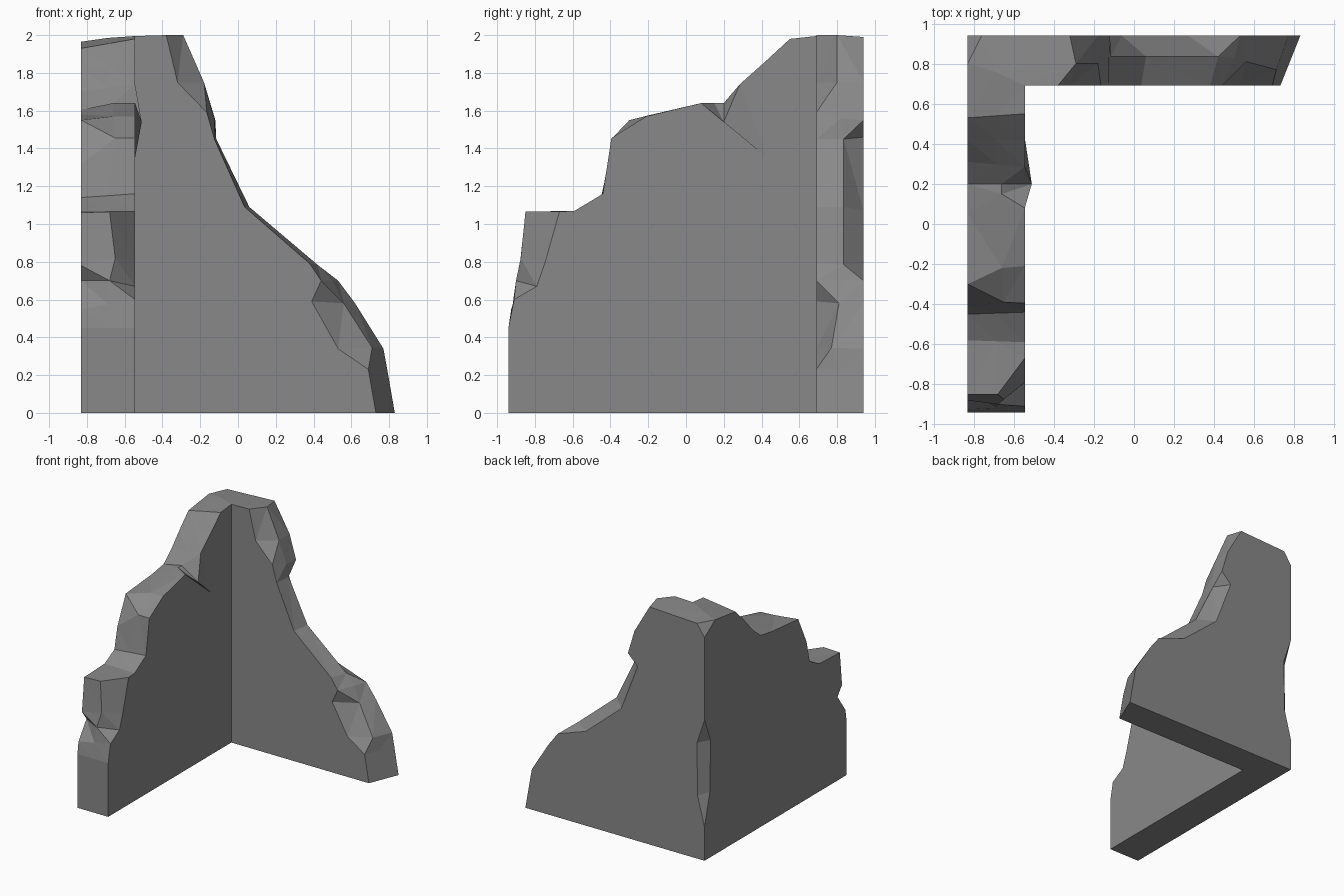
import bpy, bmesh

if "Cube" in bpy.data.objects:
    bpy.data.objects.remove(bpy.data.objects["Cube"])

XI, XO = -0.545, -0.83      # inner / outer plane of the side wall
YI, YO = 0.69, 0.94         # inner / outer plane of the back wall

# Side wall broken edge: inner (y, z), optional chipped middle (x, y, z), outer (y, z)
side = [
    ((-.94, 0), None, (-.94, 0)),
    ((-.94, .45), None, (-.94, .45)),
    ((-.91, .60), None, (-.925, .55)),
    ((-.79, .67), (-.68, -.90, .70), (-.82, .70)),
    ((-.745, .80), (-.65, -.875, .82), (-.88, .78)),
    ((-.67, 1.065), (-.68, -.85, 1.065), (-.85, 1.06)),
    ((-.59, 1.07), None, (-.58, 1.07)),
    ((-.44, 1.16), None, (-.45, 1.14)),
    ((-.395, 1.455), (-.65, -.39, 1.455), (-.41, 1.32)),
    ((-.21, 1.57), (-.66, -.22, 1.57), (-.30, 1.55)),
    ((.08, 1.64), (-.66, .15, 1.64), (.05, 1.58)),
    ((.20, 1.54), (-.66, .20, 1.64), (.20, 1.605)),
    ((.285, 1.74), None, (.31, 1.70)),
    ((.42, 1.86), None, (.42, 1.82)),
    ((.55, 1.98), None, (.53, 1.93)),
]
BUMP = 11                   # station whose inner point bulges out of the wall

# Back wall broken edge: inner (x, z), optional middle (x, y, z), outer (x, z)
back = [
    ((-.38, 2.0), (-.29, .80, 2.0), (-.32, 1.99)),
    ((-.32, 1.75), (-.18, .80, 1.75), (-.18, 1.75)),
    ((-.165, 1.59), (-.125, .82, 1.56), (-.12, 1.55)),
    ((-.125, 1.45), (-.115, .835, 1.45), (-.21, 1.46)),
    ((.035, 1.09), (.06, .835, 1.09), (-.06, 1.07)),
    ((.38, .79), (.42, .835, .785), (.27, .79)),
    ((.44, .70), (.50, .83, .70), (.53, .70)),
    ((.39, .59), (.56, .81, .58), (.62, .58)),
    ((.53, .34), (.71, .77, .345), (.77, .34)),
    ((.69, .23), None, (.79, .23)),
    ((.73, 0), None, (.83, 0)),
]

bm = bmesh.new()
V = bm.verts.new


def face(*vs):
    vs = list(dict.fromkeys(vs))
    if len(vs) > 2:
        bm.faces.new(vs)


def station(a, m, b):
    va, vb = V(a), V(b)
    return va, V(m) if m else V((va.co + vb.co) / 2), vb


S = [station((-.51 if i == BUMP else XI, a[0], a[1]), m, (XO, b[0], b[1]))
     for i, (a, m, b) in enumerate(side)]
B = [station((a[0], YI, a[1]), m, (b[0], YO, b[1])) for a, m, b in back]

# Corner: both walls share the inner top point and the middle of the crest
top_in, top_mid = V((XI, YI, 1.995)), V((-.69, .76, 1.985))
chip_l, chip_b = V((XO, .80, 1.965)), V((-.76, YO, 1.97))
corner = V((XO, YO, 1.87))
base_in, base_out = V((XI, YI, 0)), V((XO, YO, 0))
ring = S + [(top_in, top_mid, chip_l), (top_in, top_mid, chip_b)] + B

# Broken top surface running over both walls
for p, q in zip(ring, ring[1:]):
    face(p[0], p[1], q[1], q[0])
    face(p[1], p[2], q[2], q[1])
face(chip_l, chip_b, corner)

# Chip along the outer vertical corner
nt, nb = V((XO, YO, 1.18)), V((XO, YO, .28))
l1, l2 = V((XO, .86, .98)), V((XO, .87, .55))
r1, r2 = V((-.76, YO, .97)), V((-.765, YO, .53))
face(nt, l1, r1)
face(l1, l2, r2, r1)
face(l2, nb, r2)

# Wall faces
foot = V((XI, .43, 1.35))   # lower tip of the inner bulge
inner = [s[0] for s in S]
face(*inner[:BUMP], foot, *inner[BUMP + 1:], top_in, base_in)
face(inner[BUMP - 1], inner[BUMP], foot)
face(inner[BUMP], inner[BUMP + 1], foot)
face(*[s[2] for s in S], chip_l, corner, nt, l1, l2, nb, base_out)
face(top_in, *[b[0] for b in B], base_in)
face(chip_b, *[b[2] for b in B], base_out, nb, r2, r1, nt, corner)

# Underside
face(*S[0], base_out, base_in)
face(base_in, base_out, *reversed(B[-1]))

bmesh.ops.recalc_face_normals(bm, faces=bm.faces)
bmesh.ops.triangulate(bm, faces=[f for f in bm.faces if len(f.verts) > 3])

mesh = bpy.data.meshes.new("ruined_corner_wall")
bm.to_mesh(mesh)
bm.free()
stone = bpy.data.materials.new("grey_stone")
stone.diffuse_color = (0.25, 0.25, 0.25, 1)
stone.use_nodes = True
stone.node_tree.nodes["Principled BSDF"].inputs["Base Color"].default_value = stone.diffuse_color
mesh.materials.append(stone)
wall = bpy.data.objects.new("ruined_corner_wall", mesh)
bpy.context.collection.objects.link(wall)
